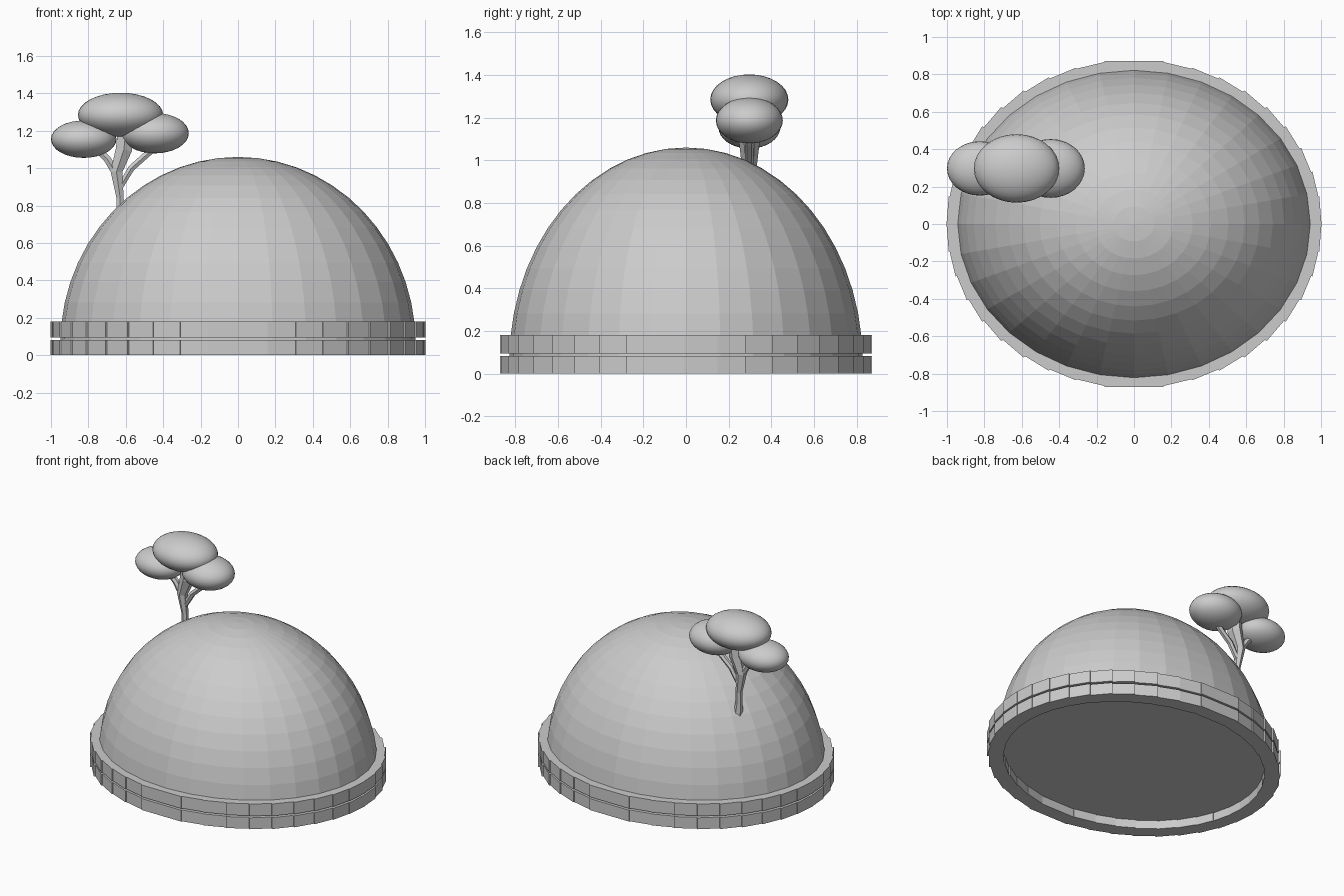
import bpy, bmesh, math
from mathutils import Vector, Matrix

cube = bpy.data.objects.get("Cube")
if cube:
    bpy.data.objects.remove(cube, do_unlink=True)

grey = bpy.data.materials.new("plain grey")
grey.use_nodes = True
colour = (0.6, 0.6, 0.6, 1)
grey.diffuse_color = colour
grey.node_tree.nodes["Principled BSDF"].inputs["Base Color"].default_value = colour


def finish(bm, name, smooth=False):
    bmesh.ops.recalc_face_normals(bm, faces=bm.faces)
    for f in bm.faces:
        f.smooth = smooth
    mesh = bpy.data.meshes.new(name)
    bm.to_mesh(mesh)
    bm.free()
    mesh.materials.append(grey)
    obj = bpy.data.objects.new(name, mesh)
    bpy.context.collection.objects.link(obj)
    return obj


def ellipsoid(bm, centre, radii, segments, rings):
    matrix = Matrix.Translation(centre) @ Matrix.Diagonal((*radii, 1))
    bmesh.ops.create_uvsphere(bm, u_segments=segments, v_segments=rings,
                              radius=1, matrix=matrix)


def tube(name, path, sides=6):
    """Faceted limb through (x, z, radius) stations in the tree's plane."""
    bm = bmesh.new()
    rings = []
    for i, (x, z, r) in enumerate(path):
        before, after = path[max(i - 1, 0)], path[min(i + 1, len(path) - 1)]
        along = Vector((after[0] - before[0], 0, after[1] - before[1])).normalized()
        side = Vector((0, 1, 0))
        other = along.cross(side)
        ring = []
        for k in range(sides):
            a = math.tau * k / sides
            offset = side * math.cos(a) + other * math.sin(a)
            ring.append(bm.verts.new(Vector((x, TREE_Y, z)) + offset * r))
        rings.append(ring)
    for low, high in zip(rings, rings[1:]):
        for k in range(sides):
            n = (k + 1) % sides
            bm.faces.new((low[k], low[n], high[n], high[k]))
    bm.faces.new(rings[0])
    bm.faces.new(rings[-1])
    return finish(bm, name)


# Half-ellipsoid dome with a flat floor
bm = bmesh.new()
ellipsoid(bm, (0, 0, 0.06), (0.95, 0.828, 1.0), 32, 28)
geometry = bm.verts[:] + bm.edges[:] + bm.faces[:]
cut = bmesh.ops.bisect_plane(bm, geom=geometry, plane_co=(0, 0, 0.06),
                             plane_no=(0, 0, 1), clear_inner=True)
rim = [e for e in bm.edges if e.is_boundary]
bmesh.ops.contextual_create(bm, geom=rim)
finish(bm, "dome")

# Two courses of wall blocks, with a double-width block at front and back
STEP = math.radians(9)
THICK = 0.1
LENGTH = 0.157
blocks = []
for start in (-90, 90):
    middle = math.radians(start)
    blocks.append((middle, 2 * LENGTH))
    blocks += [(middle + STEP * (k + 1.5), LENGTH) for k in range(18)]
for name, bottom, top in (("lower_wall", 0.0, 0.082), ("upper_wall", 0.094, 0.18)):
    bm = bmesh.new()
    for angle, length in blocks:
        face = Vector((math.cos(angle), 0.872 * math.sin(angle), 0))
        outward = Vector((math.cos(angle), math.sin(angle), 0))
        centre = face - outward * THICK / 2 + Vector((0, 0, (bottom + top) / 2))
        matrix = (Matrix.Translation(centre) @ Matrix.Rotation(angle, 4, "Z")
                  @ Matrix.Diagonal((THICK, length, top - bottom, 1)))
        bmesh.ops.create_cube(bm, size=1, matrix=matrix)
    finish(bm, name)

# Tree trunk and branches
TREE_Y = 0.297
tube("trunk", [(-0.62, 0.66, 0.035), (-0.63, 0.76, 0.024), (-0.63, 0.84, 0.022),
               (-0.65, 0.98, 0.036), (-0.61, 1.1, 0.05), (-0.6, 1.2, 0.05)])
tube("left_branch", [(-0.63, 0.9, 0.018), (-0.57, 1.0, 0.02),
                     (-0.48, 1.08, 0.02), (-0.42, 1.14, 0.02)])
tube("right_branch", [(-0.65, 0.97, 0.025), (-0.7, 1.05, 0.022), (-0.78, 1.13, 0.022)])

# Tree foliage
for name, centre, radii in (
        ("top_foliage", (-0.628, TREE_Y, 1.285), (0.228, 0.183, 0.118)),
        ("right_foliage", (-0.825, TREE_Y, 1.155), (0.175, 0.145, 0.1)),
        ("left_foliage", (-0.445, TREE_Y, 1.187), (0.182, 0.157, 0.108))):
    bm = bmesh.new()
    ellipsoid(bm, centre, radii, 32, 16)
    finish(bm, name, smooth=True)
